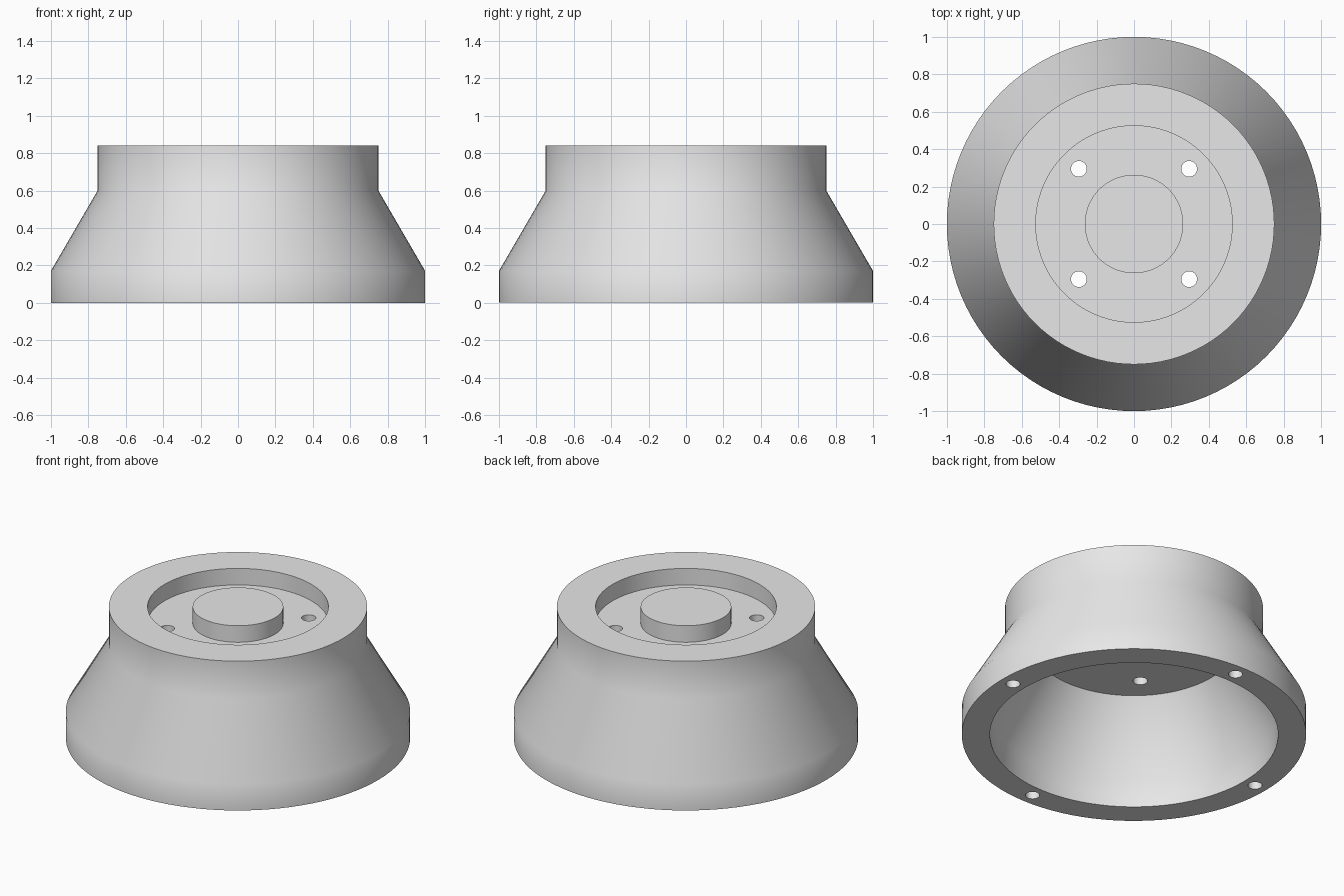
import bpy, bmesh, math
from mathutils import Matrix, Vector

if "Cube" in bpy.data.objects:
    bpy.data.objects.remove(bpy.data.objects["Cube"], do_unlink=True)

SEGMENTS = 96

# Single grey material
grey = bpy.data.materials.new("plain_grey")
grey.use_nodes = True
colour = (0.8, 0.8, 0.8, 1.0)
grey.diffuse_color = colour
grey.node_tree.nodes["Principled BSDF"].inputs["Base Color"].default_value = colour


def make_object(name, bm):
    bmesh.ops.recalc_face_normals(bm, faces=bm.faces[:])
    mesh = bpy.data.meshes.new(name)
    bm.to_mesh(mesh)
    bm.free()
    obj = bpy.data.objects.new(name, mesh)
    mesh.materials.append(grey)
    bpy.context.collection.objects.link(obj)
    return obj


def lathe(name, profile):
    """Revolve a radius/height profile about the z axis."""
    bm = bmesh.new()
    verts = [bm.verts.new((r, 0, z)) for r, z in profile]
    edges = [bm.edges.new(pair) for pair in zip(verts, verts[1:])]
    bmesh.ops.spin(bm, geom=verts + edges, cent=(0, 0, 0), axis=(0, 0, 1),
                   angle=math.tau, steps=SEGMENTS)
    bmesh.ops.remove_doubles(bm, verts=bm.verts[:], dist=0.0005)
    return make_object(name, bm)


def add_ring_of_holes(bm, ring_radius, start, hole_radius, bottom, top):
    """Four vertical cylinders spaced evenly around a circle."""
    for i in range(4):
        angle = start + i * math.pi / 2
        centre = Vector((ring_radius * math.cos(angle),
                         ring_radius * math.sin(angle), (bottom + top) / 2))
        bmesh.ops.create_cone(bm, cap_ends=True, segments=32, radius1=hole_radius,
                              radius2=hole_radius, depth=top - bottom,
                              matrix=Matrix.Translation(centre))


# Flared hollow body with a ring groove and central boss on top
body = lathe("flared_body", [
    (0, 0.6), (0.585, 0.6), (0.837, 0.17), (0.837, 0),    # cavity
    (1, 0), (1, 0.17), (0.75, 0.6), (0.75, 0.84),         # outer wall
    (0.525, 0.84), (0.525, 0.734),                        # groove
    (0.263, 0.734), (0.263, 0.84), (0, 0.84)])            # boss

# Through holes in the groove floor, blind holes in the bottom rim
bm = bmesh.new()
add_ring_of_holes(bm, 0.417, math.pi / 4, 0.042, 0.5, 0.8)
add_ring_of_holes(bm, 0.917, 0, 0.041, -0.1, 0.17)
cutter = make_object("hole_cutter", bm)
cutter.hide_render = True

cut = body.modifiers.new("holes", "BOOLEAN")
cut.operation = "DIFFERENCE"
cut.solver = "EXACT"
cut.object = cutter

bpy.ops.object.select_all(action="DESELECT")
body.select_set(True)
bpy.context.view_layer.objects.active = body
bpy.ops.object.modifier_apply(modifier=cut.name)
bpy.data.objects.remove(cutter, do_unlink=True)

# Smooth walls that keep the rims crisp
bpy.ops.object.shade_smooth_by_angle(angle=math.radians(35))
